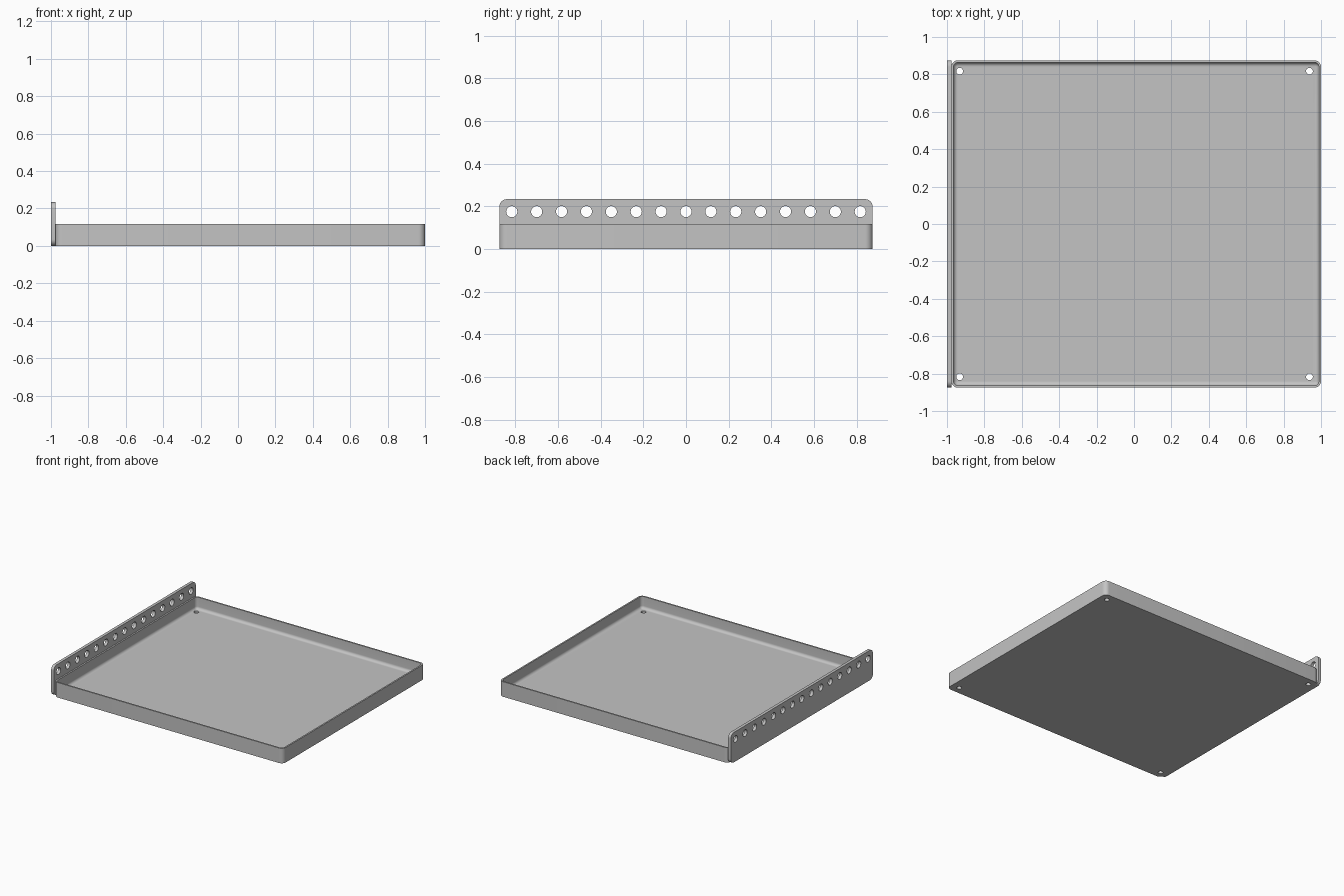
import bpy
import bmesh
import math
from mathutils import Vector

cube = bpy.data.objects.get("Cube")
if cube:
    bpy.data.objects.remove(cube, do_unlink=True)

PLATE = 0.0233      # side plate and floor thickness
WALL = 0.0117       # tray wall thickness
HEIGHT = 0.1167     # tray height; also the hole pitch
HALF_Y = 0.875
ROUND = 0.035       # corner radius

grey = bpy.data.materials.new("plain grey")
grey.use_nodes = True
grey.diffuse_color = (0.55, 0.55, 0.55, 1)
grey.node_tree.nodes["Principled BSDF"].inputs["Base Color"].default_value = grey.diffuse_color


def rounded_rect(u0, u1, v0, v1, r, steps=8):
    """Counter-clockwise outline with round corners."""
    centres = [(u1 - r, v1 - r), (u0 + r, v1 - r), (u0 + r, v0 + r), (u1 - r, v0 + r)]
    points = []
    for i, (u, v) in enumerate(centres):
        for s in range(steps + 1):
            a = math.pi / 2 * (i + s / steps)
            points.append((u + r * math.cos(a), v + r * math.sin(a)))
    return points


def circle(u, v, r, steps=32):
    return [(u + r * math.cos(2 * math.pi * i / steps),
             v + r * math.sin(2 * math.pi * i / steps)) for i in range(steps)]


def loft(bm, rings):
    """Closed solid through matching rings of 3D points."""
    loops = [[bm.verts.new(p) for p in ring] for ring in rings]
    n = len(loops[0])
    for low, high in zip(loops, loops[1:]):
        for i in range(n):
            j = (i + 1) % n
            bm.faces.new((low[i], low[j], high[j], high[i]))
    bm.faces.new(loops[0][::-1])
    bm.faces.new(loops[-1])


def along_z(outline, z):
    return [Vector((u, v, z)) for u, v in outline]


def along_x(outline, x):
    return [Vector((x, u, v)) for u, v in outline]


def make(name, solids):
    bm = bmesh.new()
    for rings in solids:
        loft(bm, rings)
    bmesh.ops.recalc_face_normals(bm, faces=bm.faces)
    mesh = bpy.data.meshes.new(name)
    bm.to_mesh(mesh)
    bm.free()
    mesh.materials.append(grey)
    obj = bpy.data.objects.new(name, mesh)
    bpy.context.collection.objects.link(obj)
    return obj


def cut(obj, cutter):
    mod = obj.modifiers.new("cut", 'BOOLEAN')
    mod.operation = 'DIFFERENCE'
    mod.solver = 'EXACT'
    mod.object = cutter
    cutter.hide_render = True
    bpy.context.view_layer.objects.active = obj
    bpy.ops.object.modifier_apply(modifier=mod.name)
    bpy.data.objects.remove(cutter, do_unlink=True)


# Tray body with upright rounded corners
x0, x1 = -1 + PLATE, 1
body = rounded_rect(x0, x1, -HALF_Y, HALF_Y, ROUND)
tray = make("tray", [[along_z(body, 0), along_z(body, HEIGHT)]])


# Cavity with a filleted floor edge
def cavity_ring(inset, z):
    d = WALL + inset
    return along_z(rounded_rect(x0 + d, x1 - d, d - HALF_Y, HALF_Y - d, ROUND - d), z)


fillet = 0.022
rings = []
for i in range(9):
    a = math.pi / 2 * i / 8
    rings.append(cavity_ring(fillet * (1 - math.sin(a)), PLATE + fillet * (1 - math.cos(a))))
rings.append(cavity_ring(0, HEIGHT + 0.1))
cut(tray, make("cavity_cutter", [rings]))

# Floor screw holes near the corners
holes = []
for x in (-0.932, 0.938):
    for y in (-0.817, 0.817):
        ring = circle(x, y, 0.018)
        holes.append([along_z(ring, -0.05), along_z(ring, 0.08)])
cut(tray, make("floor_hole_cutter", holes))

# Tall side plate with a row of holes
outline = rounded_rect(-HALF_Y, HALF_Y, 0, 2 * HEIGHT, ROUND)
plate = make("side_plate", [[along_x(outline, -1), along_x(outline, x0)]])
holes = []
for i in range(15):
    ring = circle((i - 7) * HEIGHT, 1.5 * HEIGHT, 0.026)
    holes.append([along_x(ring, -1.1), along_x(ring, -0.9)])
cut(plate, make("plate_hole_cutter", holes))

# Smooth the curves, keep the edges sharp
for obj in (tray, plate):
    bpy.ops.object.select_all(action='DESELECT')
    obj.select_set(True)
    bpy.context.view_layer.objects.active = obj
    bpy.ops.object.shade_smooth_by_angle(angle=math.radians(30))
